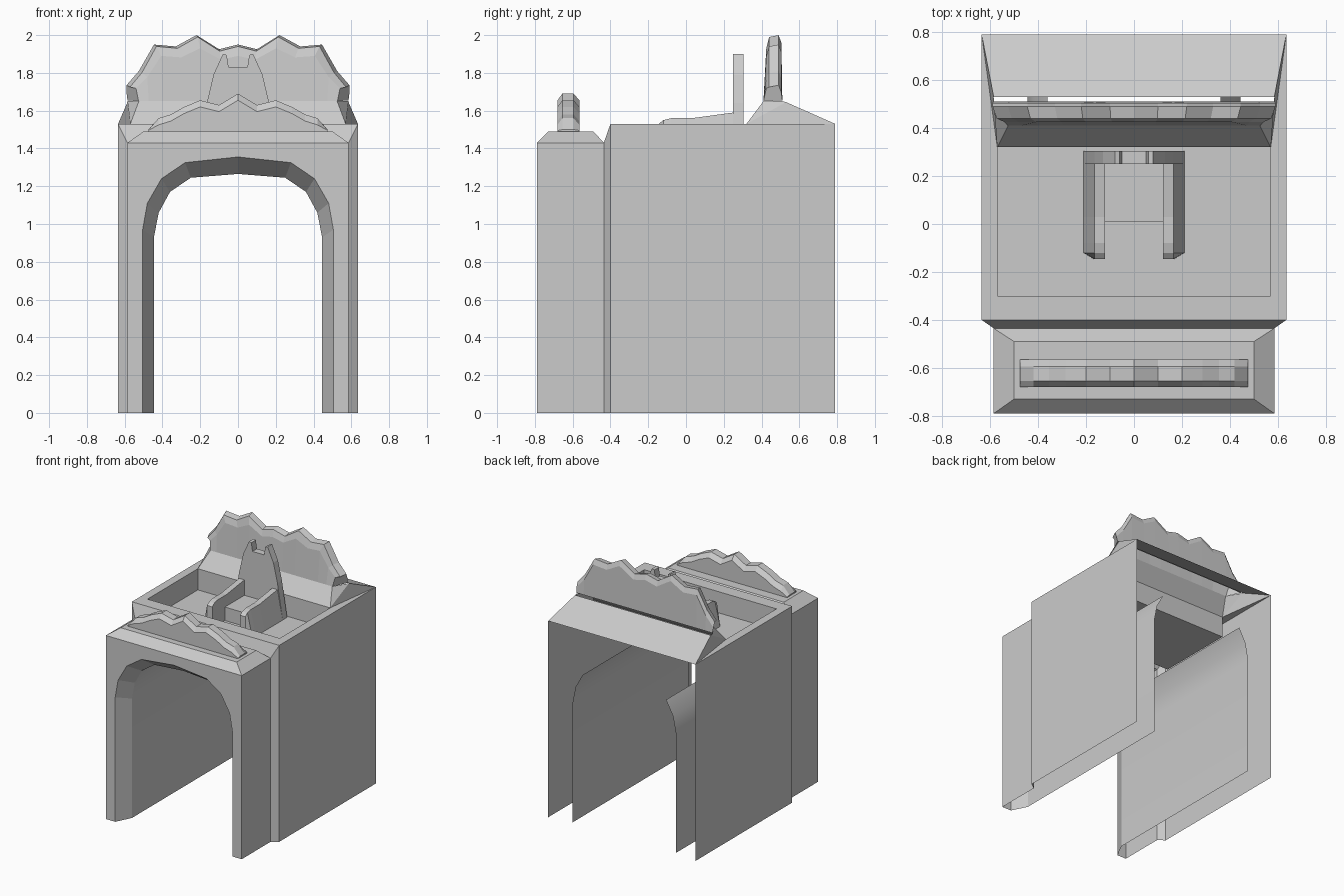
import bpy, bmesh
from mathutils import Vector

cube = bpy.data.objects.get("Cube")
if cube:
    bpy.data.objects.remove(cube, do_unlink=True)

stone = bpy.data.materials.new("grey_stone")
stone.use_nodes = True
GREY = (0.6, 0.6, 0.6, 1)
stone.diffuse_color = GREY
stone.node_tree.nodes["Principled BSDF"].inputs["Base Color"].default_value = GREY


def part(name, strips, facing=None, caps=(), smooth=False):
    """Bridge rows of points into sheets, add cap faces, mirror the half across x."""
    bm = bmesh.new()
    for rows in strips:
        grid = [[bm.verts.new(p) for p in row] for row in rows]
        for a, b in zip(grid, grid[1:]):
            for i in range(len(a) - 1):
                bm.faces.new((a[i], a[i + 1], b[i + 1], b[i]))
    for cap in caps:
        bm.faces.new([bm.verts.new(p) for p in cap])
    bmesh.ops.remove_doubles(bm, verts=bm.verts, dist=0.0005)
    bmesh.ops.dissolve_degenerate(bm, dist=0.0005, edges=bm.edges)
    bmesh.ops.recalc_face_normals(bm, faces=bm.faces)
    if facing:
        f = Vector(facing)
        if sum(x.calc_area() * x.normal.dot(f) for x in bm.faces) < 0:
            bmesh.ops.reverse_faces(bm, faces=bm.faces)
    me = bpy.data.meshes.new(name)
    bm.to_mesh(me)
    bm.free()
    me.materials.append(stone)
    ob = bpy.data.objects.new(name, me)
    bpy.context.collection.objects.link(ob)
    m = ob.modifiers.new("mirror", 'MIRROR')
    m.merge_threshold = 0.001
    if smooth:
        bpy.ops.object.select_all(action='DESELECT')
        ob.select_set(True)
        bpy.context.view_layer.objects.active = ob
        bpy.ops.object.shade_smooth_by_angle(angle=0.6)
    return ob


def at_y(pts, y):
    return [(x, y, z) for x, z in pts]


def at_z(pts, z):
    return [(x, y, z) for x, y in pts]


# Arched front with splayed opening, and the tunnel sides behind it
outer = [(.585, 0), (.585, .97), (.585, 1.11), (.585, 1.43), (.28, 1.43), (0, 1.43)]
arch = [(.505, 0), (.505, .97), (.48, 1.11), (.405, 1.24), (.28, 1.325), (0, 1.355)]
inner = [(.445, 0), (.445, .93), (.42, 1.06), (.36, 1.17), (.25, 1.245), (0, 1.265)]
part("arch_front", [[at_y(outer, -.79), at_y(arch, -.79), at_y(inner, -.67)]], (0, -1, 0))
part("tunnel_wall", [[at_y(inner[:4], -.67), at_y(inner[:4], .76)]], (-1, 0, 0), smooth=True)

# Outer side walls with the step between the porch and the main block
part("side_wall", [
    [[(.635, .79, 0), (.635, -.40, 0)], [(.635, .79, 1.53), (.635, -.40, 1.53)]],
    [[(.635, -.40, 0), (.585, -.435, 0), (.585, -.79, 0)],
     [(.635, -.40, 1.53), (.585, -.435, 1.43), (.585, -.79, 1.43)]],
], (1, 0, 0))
part("step_face", [[[(0, -.435, 1.43), (.585, -.435, 1.43)],
                    [(0, -.40, 1.53), (.635, -.40, 1.53)]]], (0, -1, 0))

# Bevelled porch roof
part("porch_roof", [
    [at_z([(0, -.79), (.585, -.79), (.585, -.435), (0, -.435)], 1.43),
     at_z([(0, -.73), (.5, -.73), (.5, -.49), (0, -.49)], 1.49)],
    [at_z([(0, -.73), (.5, -.73)], 1.49), at_z([(0, -.49), (.5, -.49)], 1.49)],
], (0, 0, 1))

# Flat rim and the sunken floor
part("rim", [[at_z([(0, -.40), (.635, -.40), (.635, .79)], 1.53),
              at_z([(0, -.30), (.57, -.30), (.57, .32)], 1.53)]], (0, 0, 1))
basin = [(0, -.30), (.57, -.30), (.57, .32), (0, .32)]
part("sunken_floor", [
    [at_z(basin, 1.53), at_z(basin, 1.365)],
    [at_z(basin[:2], 1.365), at_z([basin[3], basin[2]], 1.365)],
], (0, 0, 1))

# Sloped foot of the rear crest
part("crest_front_slope", [[[(0, .32, 1.53), (.57, .32, 1.53)],
                            [(0, .41, 1.65), (.525, .41, 1.65)]]], (0, -1, 1))
part("crest_back_slope", [[[(0, .79, 1.53), (.635, .79, 1.53)],
                           [(0, .53, 1.645), (.585, .53, 1.645)]]], (0, 1, 1))
part("crest_end_slope", [], (1, 0, 1), caps=[
    [(.57, .32, 1.53), (.635, .79, 1.53), (.585, .53, 1.645)],
    [(.57, .32, 1.53), (.585, .53, 1.645), (.585, .51, 1.65), (.525, .41, 1.65)]])

# Rear crest: wavy slab with chamfered top
top = [(.59, 1.735), (.525, 1.81), (.445, 1.95), (.33, 1.94),
       (.22, 2.0), (.1, 1.925), (0, 1.95)]
cols = [[(min(x, .585) * .9, .41, 1.65), (x * .915, .425, 1.65 + (z - 1.65) * .8),
         (x * .97, .44, z - .01), (x, .49, z), (x, .505, z - .04),
         (min(x, .585), .51, 1.655)] for x, z in top]
part("rear_crest", [cols], caps=[cols[0]])

# Front crest on the porch roof
top = [(.475, 1.50), (.42, 1.56), (.355, 1.58), (.285, 1.62),
       (.2, 1.655), (.1, 1.63), (0, 1.69)]
cols = []
for x, z in top:
    low = max(1.495, z - .035)
    cols.append([(x, -.68, 1.49), (x, -.68, low), (x, -.655, z),
                 (x, -.595, z), (x, -.565, low), (x, -.565, 1.49)])
part("front_crest", [cols], caps=[cols[0]])

# Throne: back, seat and arms
back = [(0, 1.365), (.21, 1.365), (.165, 1.64), (.13, 1.79), (.08, 1.90),
        (.06, 1.895), (.05, 1.83), (0, 1.83)]
part("throne_back", [[at_y(back, .25), at_y(back, .305)]],
     caps=[at_y(back, .25), at_y(back, .305)])
seat = [[(0, .01, 1.365), (.12, .01, 1.365)], [(0, .01, 1.47), (.12, .01, 1.47)],
        [(0, .25, 1.47), (.12, .25, 1.47)]]
part("throne_seat", [seat], (0, -1, 1))
arm = [[(.12, y, 1.365), (.12, y, z), (.165, y, z), (foot, y, 1.365)]
       for y, z, foot in [(-.145, 1.53, .17), (-.12, 1.55, .21), (-.08, 1.56, .21),
                          (.03, 1.56, .21), (.25, 1.59, .21)]]
part("throne_arm", [arm], caps=[arm[0], arm[-1]])
